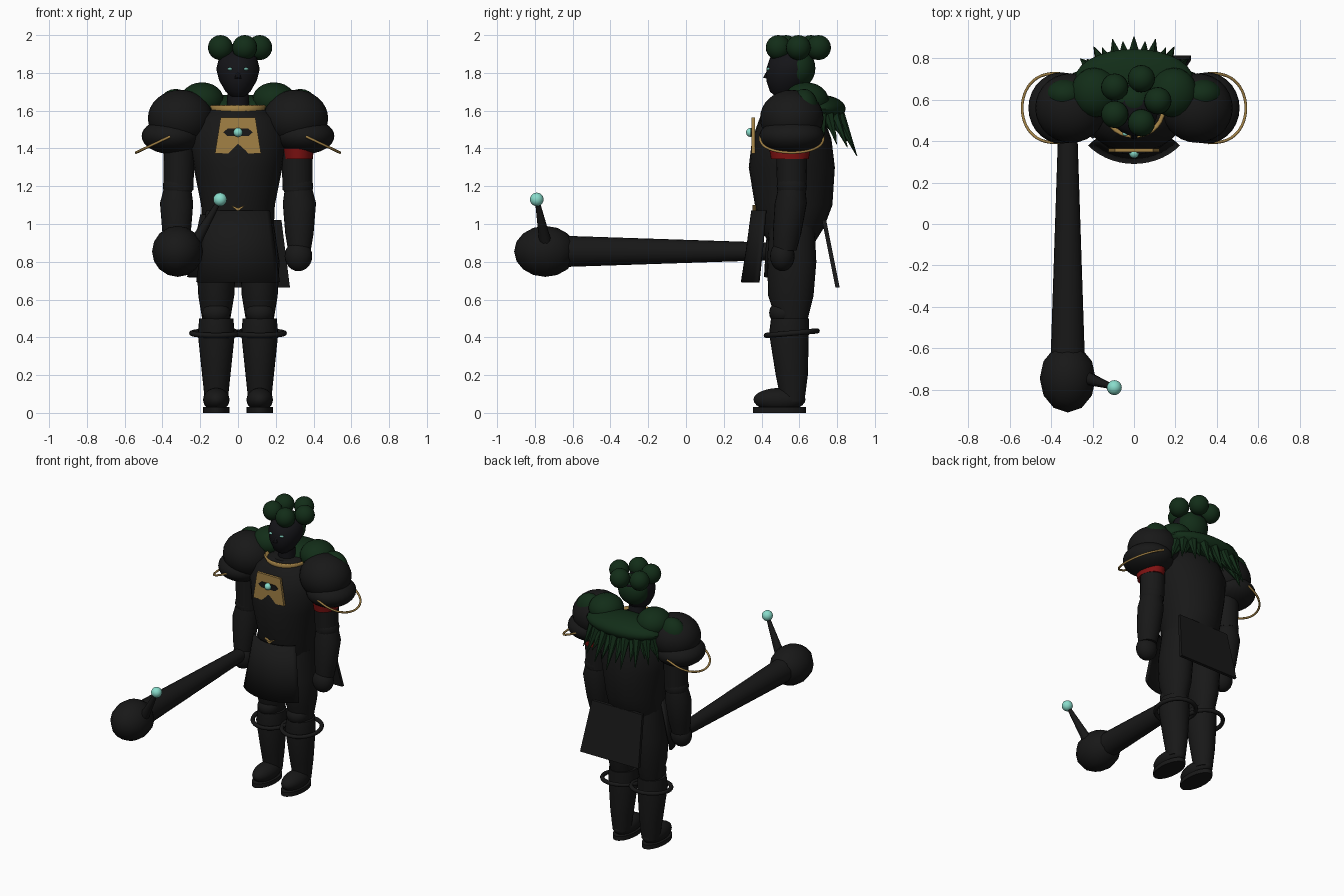
import bpy, bmesh, math
from mathutils import Vector

if "Cube" in bpy.data.objects:
    bpy.data.objects.remove(bpy.data.objects["Cube"])

CY = 0.56  # body axis in y


def material(name, rgb):
    m = bpy.data.materials.new(name)
    m.diffuse_color = (*rgb, 1)
    m.use_nodes = True
    m.node_tree.nodes["Principled BSDF"].inputs["Base Color"].default_value = m.diffuse_color
    return m


BLACK = material("black_armour", (0.009, 0.009, 0.009))
SKIN = material("dark_face", (0.007, 0.007, 0.009))
GREEN = material("dark_green", (0.006, 0.026, 0.009))
GOLD = material("gold", (0.36, 0.22, 0.06))
RED = material("red_cloth", (0.22, 0.006, 0.006))
CYAN = material("pale_cyan", (0.25, 0.72, 0.6))


def finish(name, bm, mat, smooth=True):
    bmesh.ops.recalc_face_normals(bm, faces=bm.faces)
    me = bpy.data.meshes.new(name)
    bm.to_mesh(me)
    bm.free()
    ob = bpy.data.objects.new(name, me)
    bpy.context.collection.objects.link(ob)
    me.materials.append(mat)
    if smooth:
        bpy.context.view_layer.objects.active = ob
        ob.select_set(True)
        bpy.ops.object.shade_smooth_by_angle(angle=math.radians(40))
        ob.select_set(False)
    return ob


def ball(name, c, r, mat, seg=20, rings=12):
    r = (r, r, r) if isinstance(r, (int, float)) else r
    bm = bmesh.new()
    bmesh.ops.create_uvsphere(bm, u_segments=seg, v_segments=rings, radius=1)
    for v in bm.verts:
        v.co = Vector((v.co.x * r[0] + c[0], v.co.y * r[1] + c[1], v.co.z * r[2] + c[2]))
    return finish(name, bm, mat)


def cone(name, a, b, ra, rb, mat, seg=16):
    a, b = Vector(a), Vector(b)
    bm = bmesh.new()
    bmesh.ops.create_cone(bm, cap_ends=True, segments=seg, radius1=ra, radius2=rb, depth=(b - a).length)
    q = Vector((0, 0, 1)).rotation_difference(b - a)
    for v in bm.verts:
        v.co = q @ v.co + (a + b) / 2
    return finish(name, bm, mat)


def loft(name, sections, mat, seg=24):
    """Stack of ellipses: (x, y, z, rx, ry)."""
    bm = bmesh.new()
    rings = []
    for x, y, z, rx, ry in sections:
        rings.append([bm.verts.new((x + rx * math.cos(t), y + ry * math.sin(t), z))
                      for t in (math.tau * i / seg for i in range(seg))])
    for p, q in zip(rings, rings[1:]):
        for i in range(seg):
            j = (i + 1) % seg
            bm.faces.new((p[i], p[j], q[j], q[i]))
    bm.faces.new(rings[0])
    bm.faces.new(rings[-1])
    return finish(name, bm, mat)


def plate(name, outline, mat, thick, offset=(0, 0, 0)):
    """Outline in x, z extruded along +y."""
    bm = bmesh.new()
    o = Vector(offset)
    f = bm.faces.new([bm.verts.new(o + Vector((x, 0, z))) for x, z in outline])
    ext = bmesh.ops.extrude_face_region(bm, geom=[f])
    for v in ext["geom"]:
        if isinstance(v, bmesh.types.BMVert):
            v.co.y += thick
    return finish(name, bm, mat, False)


def shell(name, rows, a0, a1, mat, thick, steps=14):
    """Open curved sheet: rows of (y centre, z, rx, ry), swept between two angles."""
    bm = bmesh.new()
    grid = []
    for y, z, rx, ry in rows:
        grid.append([bm.verts.new((rx * math.cos(t), y + ry * math.sin(t), z))
                     for t in (math.radians(a0 + (a1 - a0) * i / steps) for i in range(steps + 1))])
    for p, q in zip(grid, grid[1:]):
        for i in range(steps):
            bm.faces.new((p[i], p[i + 1], q[i + 1], q[i]))
    ob = finish(name, bm, mat)
    mod = ob.modifiers.new("thickness", "SOLIDIFY")
    mod.thickness = thick
    return ob


def tube(name, pts, r, mat, cyclic=False):
    cu = bpy.data.curves.new(name, "CURVE")
    cu.dimensions = "3D"
    cu.bevel_depth, cu.bevel_resolution = r, 2
    sp = cu.splines.new("POLY")
    sp.points.add(len(pts) - 1)
    for p, c in zip(sp.points, pts):
        p.co = (*c, 1)
    sp.use_cyclic_u = cyclic
    cu.materials.append(mat)
    ob = bpy.data.objects.new(name, cu)
    bpy.context.collection.objects.link(ob)
    return ob


# Torso, neck and pelvis
loft("torso", [(0, .56, .9, .17, .12), (0, .56, .98, .19, .17), (0, .57, 1.1, .195, .205),
               (0, .56, 1.3, .235, .228), (0, .56, 1.45, .26, .21), (0, .56, 1.56, .22, .17),
               (0, .56, 1.63, .1, .1)], BLACK)
cone("neck", (0, .56, 1.58), (0, .55, 1.74), .06, .055, SKIN)
shell("collar", [(.55, 1.57, .11, .10), (.55, 1.63, .14, .125)], 180, 360, GOLD, .012)

# Head and hair
loft("head", [(0, .52, 1.675, .035, .045), (0, .525, 1.70, .065, .08), (0, .54, 1.76, .1, .115),
              (0, .55, 1.82, .115, .125), (0, .56, 1.88, .1, .115), (0, .57, 1.92, .05, .06)], SKIN)
cone("nose", (0, .425, 1.77), (0, .44, 1.82), .018, .006, SKIN, 8)
ball("hair", (0, .595, 1.825), (.108, .09, .105), GREEN)
for i in range(5):
    t = math.tau * i / 5
    ball("hair_bun", (.115 * math.cos(t), .595 + .112 * math.sin(t), 1.934), .066, GREEN)

# Chest ornament and buckle
plate("chest_plate", [(-.122, 1.372), (.122, 1.372), (.092, 1.563), (-.092, 1.563)], GOLD, .018, (0, .347, 0))
plate("chest_eye", [(-.078, 1.485), (-.055, 1.465), (.055, 1.465), (.078, 1.485), (.055, 1.505), (-.055, 1.505)],
      BLACK, .006, (0, .342, 0))
ball("chest_gem", (0, .342, 1.485), .024, CYAN)
plate("buckle", [(-.038, 1.1), (0, 1.065), (.038, 1.1), (0, 1.085)], GOLD, .02, (0, .352, 0))

# Skirt panels
shell("front_skirt", [(.56, 1.07, .215, .2), (.56, .88, .25, .225), (.56, .69, .285, .255)], 222, 318, BLACK, .015)
shell("skirt_side_left", [(.56, 1.05, .2, .19), (.56, .72, .27, .22)], 182, 222, BLACK, .015)
back = plate("back_skirt", [(-.19, .665), (.275, .665), (.23, 1.02), (-.17, 1.02)], BLACK, .022, (0, .72, 0))
for v in back.data.vertices:
    v.co.y += (1.02 - v.co.z) * .2

for s, side in ((-1, "left"), (1, "right")):
    # Eye
    ball("eye_" + side, (s * .042, .437, 1.82), (.015, .012, .008), CYAN, 10, 6)

    # Leg
    loft("thigh_" + side, [(s * .115, .56, .5, .075, .085), (s * .115, .555, .62, .095, .12),
                           (s * .115, .56, .8, .105, .13), (s * .1, .56, 1.0, .09, .12)], BLACK)
    ball("knee_" + side, (s * .115, .515, .53), (.075, .075, .065), BLACK)
    loft("shin_" + side, [(s * .115, .565, .06, .06, .062), (s * .115, .56, .2, .075, .085),
                          (s * .115, .545, .42, .098, .105), (s * .115, .55, .5, .09, .1)], BLACK)
    ring = [(s * .115 + .13 * math.cos(t), .56 + .135 * math.sin(t), .422 + .012 * math.sin(t))
            for t in (math.tau * i / 28 for i in range(28))]
    tube("knee_ring_" + side, ring, .014, BLACK, True)
    ball("foot_" + side, (s * .115, .495, .07), (.07, .138, .062), BLACK)
    loft("sole_" + side, [(s * .115, .495, 0, .07, .14), (s * .115, .495, .03, .07, .14)], BLACK)

    # Arm
    cone("upper_arm_" + side, (s * .315, .56, 1.18), (s * .31, .56, 1.48), .078, .085, BLACK)
    ball("elbow_" + side, (s * .318, .56, 1.2), .08, BLACK)
    loft("forearm_" + side, [(s * .325, .525, .86, .06, .06), (s * .325, .535, .95, .075, .075),
                             (s * .325, .555, 1.11, .088, .085), (s * .32, .56, 1.2, .07, .07)], BLACK)
    ball("hand_" + side, (s * .32, .51, .83), (.073, .065, .08), BLACK)

    # Layered shoulder guard with gold rim
    ball("shoulder_upper_" + side, (s * .305, CY, 1.56), (.172, .168, .15), BLACK, 28, 16)
    ball("shoulder_lower_" + side, (s * .35, CY, 1.465), (.16, .172, .095), BLACK, 28, 16)
    arc = []
    for i in range(25):
        t = math.radians(-90 + 7.5 * i)
        k = max(math.cos(t), 0) ** .75
        arc.append((s * (.36 + .18 * k), CY + .168 * math.sin(t), 1.463 - .085 * k))
    tube("shoulder_rim_" + side, arc, .007, GOLD)

    # Moss on the shoulders
    ball("moss_mound_" + side, (s * .19, .635, 1.655), (.115, .12, .095), GREEN)
    ball("moss_patch_" + side, (s * .33, .625, 1.615), (.095, .075, .1), GREEN)

loft("arm_band", [(.32, .55, 1.345, .076, .1), (.32, .55, 1.40, .082, .11)], RED)

# Leafy mantle on the back
ball("mantle", (0, .70, 1.61), (.285, .145, .075), GREEN, 28, 14)
for row, (n, r0, r1, ztop, ztip) in enumerate(((9, .9, 1.0, 1.6, 1.36), (8, .82, .9, 1.56, 1.40))):
    for i in range(n):
        t = math.radians(8 + 164 * i / (n - 1))
        c, d = math.cos(t), math.sin(t)
        tip = ztip + .07 * abs(c)
        cone("leaf_spike", (.26 * r0 * c, .70 + .11 * r0 * d, ztop), (.295 * r1 * c, .70 + .205 * r1 * d, tip),
             .036, .002, GREEN, 6)

# Club with a jewelled spike
cone("club_shaft", (-.32, .52, .855), (-.32, -.66, .855), .044, .083, BLACK, 20)
ball("club_head", (-.32, -.745, .855), (.135, .165, .135), BLACK, 12, 8)
cone("club_spike", (-.24, -.74, .88), (-.1, -.787, 1.12), .035, .012, BLACK, 10)
ball("club_jewel", (-.095, -.79, 1.13), .036, CYAN)
